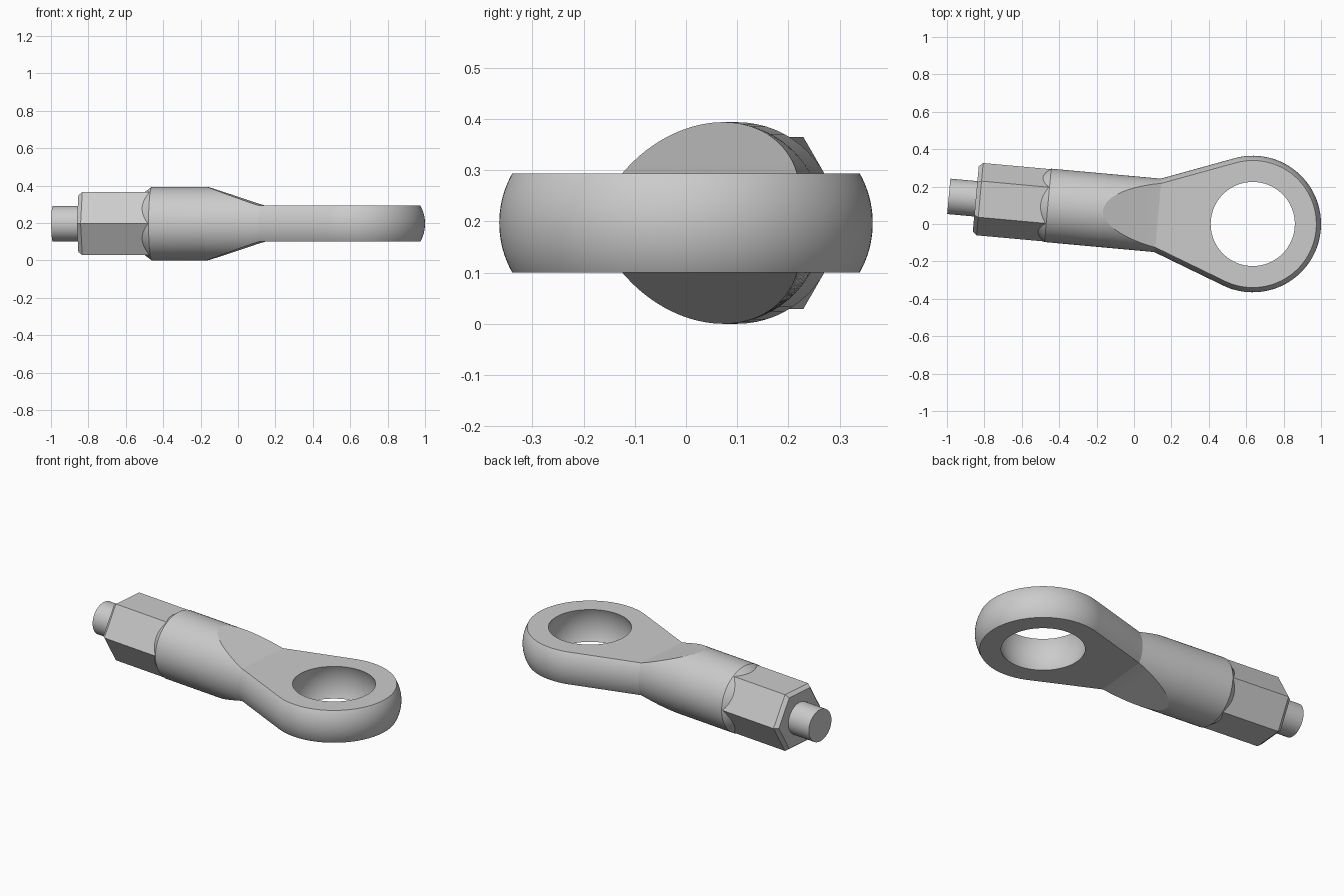
import bpy, bmesh
from math import sin, cos, tan, asin, acos, atan2, hypot, pi, radians
from mathutils import Matrix

if "Cube" in bpy.data.objects:
    bpy.data.objects.remove(bpy.data.objects["Cube"])

R = 0.197        # shank radius, also the rounding of the eye rim
EYE = 0.365      # outer radius of the eye
HALF = 0.0965    # half thickness of the eye
NECK = -0.512    # where the shank meets the eye
WEDGE = -0.803   # where the shank starts to flatten
PLACE = Matrix.Translation((0.635, 0, R)) @ Matrix.Rotation(radians(-5.2), 4, "Z")

steel = bpy.data.materials.new("steel grey")
steel.use_nodes = True
grey = (0.6, 0.6, 0.6, 1)
steel.diffuse_color = grey
steel.node_tree.nodes["Principled BSDF"].inputs["Base Color"].default_value = grey


def make(name, bm):
    bmesh.ops.remove_doubles(bm, verts=bm.verts, dist=1e-5)
    bmesh.ops.recalc_face_normals(bm, faces=bm.faces)
    mesh = bpy.data.meshes.new(name)
    bm.to_mesh(mesh)
    bm.free()
    mesh.materials.append(steel)
    ob = bpy.data.objects.new(name, mesh)
    ob.matrix_world = PLACE
    bpy.context.collection.objects.link(ob)
    return ob


def activate(ob):
    bpy.ops.object.select_all(action="DESELECT")
    ob.select_set(True)
    bpy.context.view_layer.objects.active = ob


def smooth(ob):
    activate(ob)
    bpy.ops.object.shade_smooth_by_angle(angle=radians(15))


def prism(name, sides, sections):
    """Solid along the rod axis through (position, radius) sections."""
    bm = bmesh.new()
    rings = [[bm.verts.new((x, r * cos(2 * pi * i / sides), r * sin(2 * pi * i / sides)))
              for i in range(sides)] for x, r in sections]
    for a, b in zip(rings, rings[1:]):
        for i in range(sides):
            j = (i + 1) % sides
            bm.faces.new((a[i], a[j], b[j], b[i]))
    bm.faces.new(rings[0])
    bm.faces.new(rings[-1])
    return make(name, bm)


# Half outline of the body: position, width, normal, rounding radius, half height
stations = [(-1.15, 0.16, 0, 1, 0.16, 0.16), (-1.10, R, 0, 1, R, R)]
steps = 16
for i in range(steps):
    t = (i / steps) ** 2
    stations.append((WEDGE + (NECK - WEDGE) * t, R, 0, 1, R, R + (HALF - R) * t))
tangent = atan2(R, NECK) - acos(EYE / hypot(R, NECK))
stations.append((NECK, R, -tan((tangent - pi / 2) / 2), 1, R, HALF))
for i in range(41):
    a = tangent * (1 - i / 40)
    stations.append((EYE * cos(a), EYE * sin(a), cos(a), sin(a), R, HALF))

# Body: mirrored rounded side walls, joined by the upper and lower flats
bm = bmesh.new()
rows = 32
columns = []
for x, y, nx, ny, r, h in stations:
    limit = asin(min(1, h / r))
    pair = []
    for side in (1, -1):
        column = []
        for k in range(rows + 1):
            phi = limit * (2 * k / rows - 1)
            d = r * (1 - cos(phi))
            column.append(bm.verts.new((x - nx * d, side * (y - ny * d), r * sin(phi))))
        pair.append(column)
    columns.append(pair)
for a, b in zip(columns, columns[1:]):
    for s in (0, 1):
        for k in range(rows):
            bm.faces.new((a[s][k], b[s][k], b[s][k + 1], a[s][k + 1]))
    for k in (0, rows):
        bm.faces.new((a[0][k], b[0][k], b[1][k], a[1][k]))
bm.faces.new(columns[0][0] + columns[0][1][::-1])
body = make("eye_and_shank", bm)

# Spherical bore through the eye
bm = bmesh.new()
bmesh.ops.create_uvsphere(bm, u_segments=80, v_segments=48, radius=hypot(0.225, HALF))
cutter = make("bore_cutter", bm)
cutter.hide_render = True
cut = body.modifiers.new("bore", "BOOLEAN")
cut.operation = "DIFFERENCE"
cut.solver = "EXACT"
cut.object = cutter
activate(body)
bpy.ops.object.modifier_apply(modifier=cut.name)
bpy.data.objects.remove(cutter)
smooth(body)

# Hexagonal wrench section with a bevelled end, and the stud
smooth(prism("hex_section", 6, [(-1.487, 0.175), (-1.465, 0.194), (-1.05, 0.194)]))
smooth(prism("stud", 48, [(-1.632, 0.095), (-1.45, 0.095)]))
